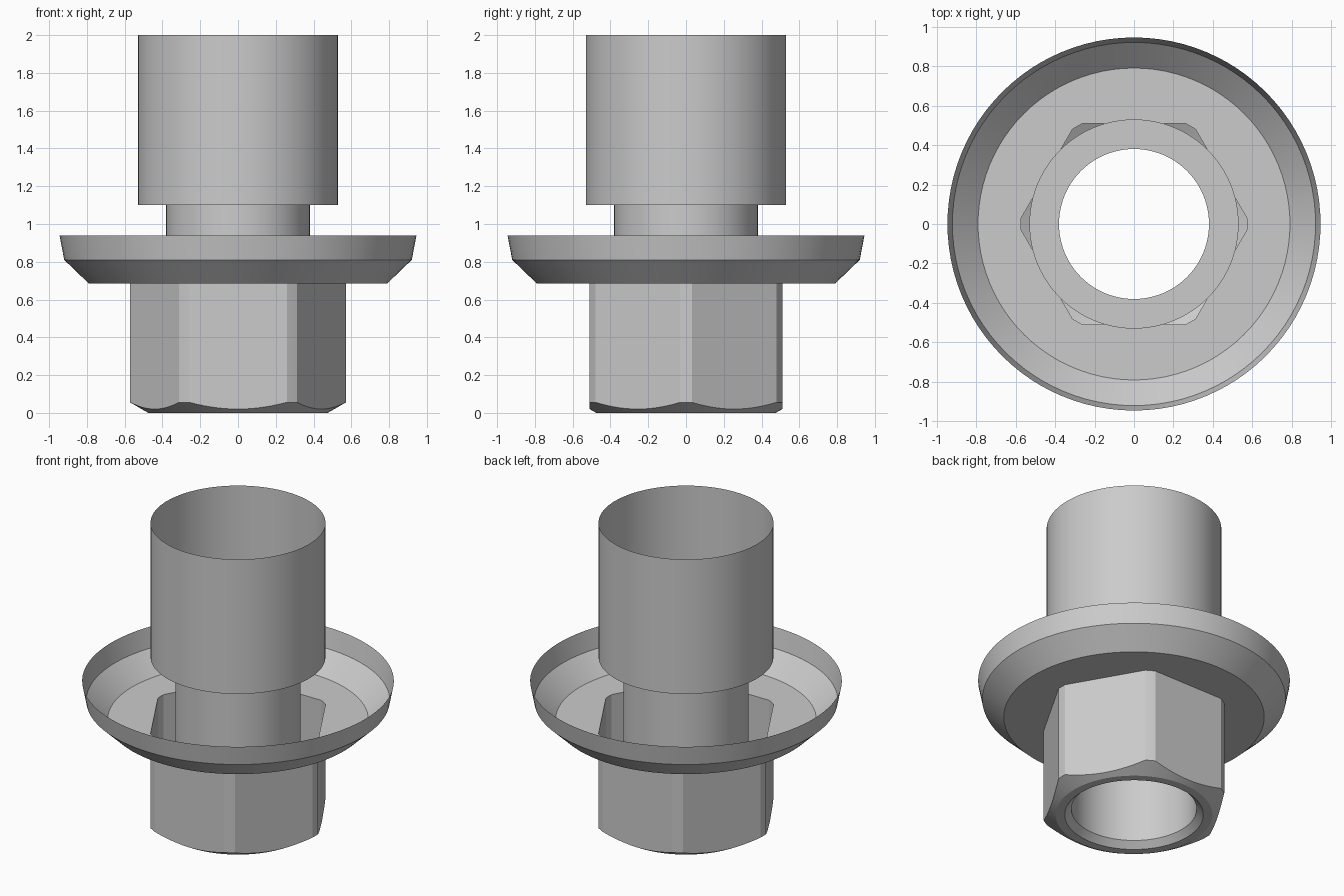
import bpy
import bmesh
from math import radians, degrees, cos, sin, acos, pi

cube = bpy.data.objects.get("Cube")
if cube:
    bpy.data.objects.remove(cube, do_unlink=True)

steel = bpy.data.materials.new("grey_steel")
steel.use_nodes = True
GREY = (0.6, 0.6, 0.6, 1)
steel.diffuse_color = GREY
steel.node_tree.nodes["Principled BSDF"].inputs["Base Color"].default_value = GREY

FLAT, CORNER = 0.51, 0.572      # hexagon half-width and turned corner radius
FLOOR = 0.685                   # height where hexagon meets flange
CONE_R, CONE_SLOPE = 0.475, 0.577

# Angles shared by every ring, including the edges of the turned corners
edge = 30 - degrees(acos(FLAT / CORNER))
steps = [-edge, 0, edge] + [edge + (60 - 2 * edge) * i / 14 for i in range(1, 14)]
ANGLES = [radians(60 * k + s) for k in range(6) for s in steps]


def circle(r, z):
    return [(r * cos(a), r * sin(a), z) for a in ANGLES]


def hexagon(height):
    """Hexagon ring with turned corners; height is a function of radius."""
    ring = []
    for a in ANGLES:
        off = (a % (pi / 3)) - pi / 6
        r = min(CORNER, FLAT / cos(off))
        ring.append((r * cos(a), r * sin(a), height(r)))
    return ring


def skin(name, rings):
    """Join consecutive rings into an open shell."""
    bm = bmesh.new()
    loops = [[bm.verts.new(p) for p in ring] for ring in rings]
    n = len(ANGLES)
    for low, high in zip(loops, loops[1:]):
        for i in range(n):
            j = (i + 1) % n
            bm.faces.new((low[i], low[j], high[j], high[i]))
    me = bpy.data.meshes.new(name)
    bm.to_mesh(me)
    bm.free()
    me.materials.append(steel)
    me.shade_smooth()
    me.set_sharp_from_angle(angle=radians(20))
    ob = bpy.data.objects.new(name, me)
    bpy.context.collection.objects.link(ob)
    return ob


# Hexagonal drive with conical chamfer and flat end face
skin("hex_drive", [
    circle(0.42, 0),
    circle(CONE_R, 0),
    hexagon(lambda r: (r - CONE_R) * CONE_SLOPE),
    hexagon(lambda r: FLOOR),
])

# Dished flange, open in the middle to the hexagon
skin("flange_dish", [
    hexagon(lambda r: FLOOR),
    circle(0.79, FLOOR),
    circle(0.92, 0.81),
    circle(0.945, 0.94),
])

# Countersunk bore tube, step and wide open sleeve
skin("bore_and_sleeve", [
    circle(0.42, 0),
    circle(0.38, 0.04),
    circle(0.38, 1.1),
    circle(0.53, 1.1),
    circle(0.53, 2.0),
])
